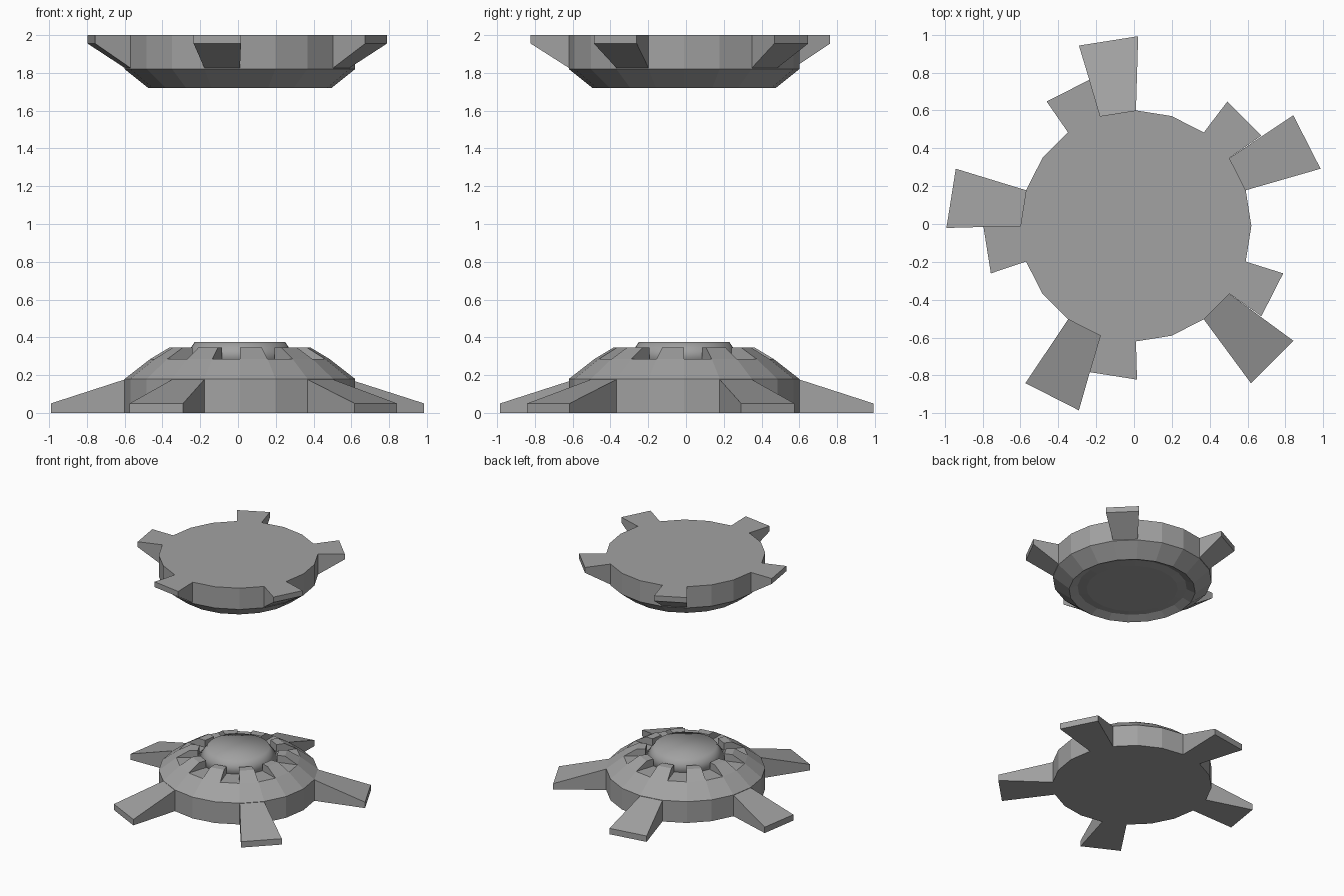
import bpy, bmesh
from math import sin, cos, radians

SIDES = 20
CENTRE = (0.01, -0.01)

cube = bpy.data.objects.get("Cube")
if cube:
    bpy.data.objects.remove(cube, do_unlink=True)

stone = bpy.data.materials.new("plain grey")
stone.use_nodes = True
GREY = (0.36, 0.36, 0.36, 1)
stone.diffuse_color = GREY
stone.node_tree.nodes["Principled BSDF"].inputs["Base Color"].default_value = GREY


def at(step, r, z, centre=CENTRE):
    a = radians(step * 360 / SIDES)
    return (centre[0] + r * cos(a), centre[1] + r * sin(a), z)


def finish(name, bm, smooth=False):
    bmesh.ops.recalc_face_normals(bm, faces=bm.faces)
    mesh = bpy.data.meshes.new(name)
    bm.to_mesh(mesh)
    bm.free()
    mesh.materials.append(stone)
    for p in mesh.polygons:
        p.use_smooth = smooth
    obj = bpy.data.objects.new(name, mesh)
    bpy.context.collection.objects.link(obj)
    return obj


def lathe(name, profile, sides=SIDES, smooth=False):
    """Closed stack of rings, capped at both ends."""
    bm = bmesh.new()
    k = SIDES / sides
    rings = [[bm.verts.new(at(i * k, r, z)) for i in range(sides)] for r, z in profile]
    for a, b in zip(rings, rings[1:]):
        for i in range(sides):
            j = (i + 1) % sides
            bm.faces.new((a[i], a[j], b[j], b[i]))
    bm.faces.new(rings[0])
    bm.faces.new(rings[-1])
    return finish(name, bm, smooth)


def wedge(name, step, inner, outer, centre=CENTRE):
    """Block on one side of the ring; inner and outer are (radius_low, z_low, radius_high, z_high)."""
    bm = bmesh.new()
    quads = []
    for (r0, z0, r1, z1), c in ((inner, CENTRE), (outer, centre)):
        quads.append([bm.verts.new(at(step, r0, z0, c)), bm.verts.new(at(step + 1, r0, z0, c)),
                      bm.verts.new(at(step + 1, r1, z1, c)), bm.verts.new(at(step, r1, z1, c))])
    a, b = quads
    bm.faces.new(a)
    bm.faces.new(b)
    for i in range(4):
        j = (i + 1) % 4
        bm.faces.new((a[i], a[j], b[j], b[i]))
    return finish(name, bm)


# Lower base: drum and sloping shoulder
lathe("lower_base", [(0.61, 0), (0.61, 0.18), (0.475, 0.285)])

# Battlement blocks around the shoulder
for s in range(1, SIDES, 2):
    wedge(f"battlement_{s}", s, (0.31, 0.28, 0.31, 0.345), (0.475, 0.285, 0.375, 0.345))

# Central dome
lathe("lower_dome", [(0.31, 0.28), (0.26, 0.345), (0.24, 0.375)], 40, True)

# Upper cap with a shallow dished underside
lathe("upper_cap", [(0.35, 1.74), (0.42, 1.75), (0.485, 1.72), (0.61, 1.82), (0.61, 2)])

# Five legs below, five brackets above, one side further round
for s in range(1, SIDES, 4):
    wedge(f"lower_leg_{s}", s, (0.6, 0, 0.6, 0.18),
          (1.013, 0, 1.013, 0.05), (0.022, -0.021))
    wedge(f"upper_bracket_{s}", s + 1, (0.6, 1.82, 0.6, 2),
          (0.812, 1.955, 0.812, 2), (0.016, -0.01))
